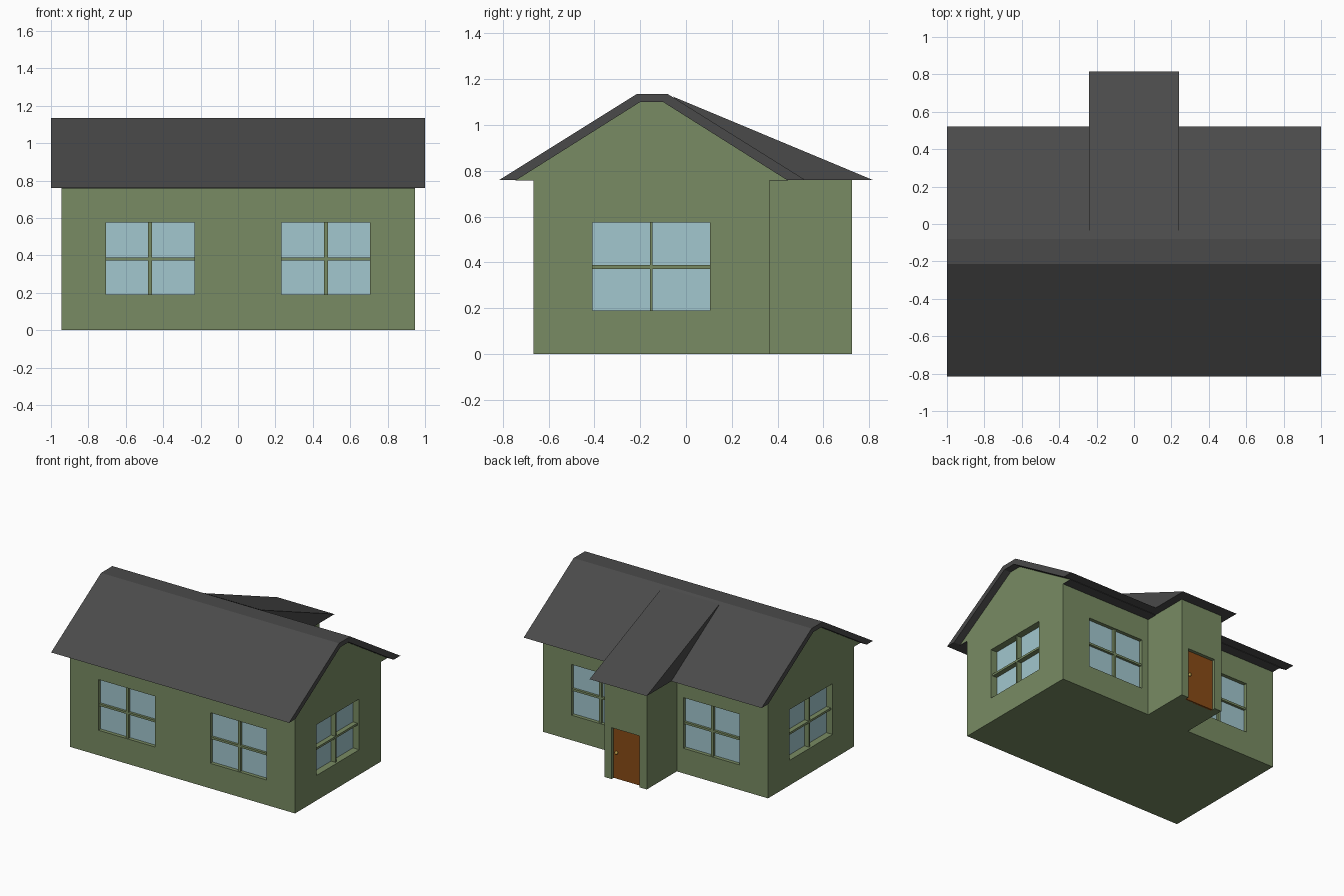
import bpy, bmesh
from mathutils import Vector

if "Cube" in bpy.data.objects:
    bpy.data.objects.remove(bpy.data.objects["Cube"])


def material(name, rgb):
    m = bpy.data.materials.new(name)
    m.diffuse_color = (*rgb, 1)
    m.use_nodes = True
    m.node_tree.nodes["Principled BSDF"].inputs["Base Color"].default_value = m.diffuse_color
    return m


GREEN = material("green_wall", (0.19, 0.26, 0.125))
ROOF = material("charcoal_roof", (0.068, 0.068, 0.068))
GLASS = material("pale_glass", (0.36, 0.57, 0.62))
WOOD = material("door_wood", (0.25, 0.07, 0.008))
BRASS = material("brass", (0.6, 0.4, 0.08))


def finish(name, bm, mat):
    bmesh.ops.recalc_face_normals(bm, faces=bm.faces)
    me = bpy.data.meshes.new(name)
    bm.to_mesh(me)
    bm.free()
    me.materials.append(mat)
    ob = bpy.data.objects.new(name, me)
    bpy.context.collection.objects.link(ob)
    return ob


def prism(name, profile, half, mat):
    """Extrude a (y, z) profile along x from -half to half."""
    bm = bmesh.new()
    f = bm.faces.new([bm.verts.new((-half, y, z)) for y, z in profile])
    r = bmesh.ops.extrude_face_region(bm, geom=[f])
    verts = [v for v in r["geom"] if isinstance(v, bmesh.types.BMVert)]
    bmesh.ops.translate(bm, verts=verts, vec=(2 * half, 0, 0))
    return finish(name, bm, mat)


def box(name, a, b, mat):
    a, b = Vector(a), Vector(b)
    bm = bmesh.new()
    bmesh.ops.create_cube(bm, size=1)
    for v in bm.verts:
        v.co = (a + b) / 2 + Vector(v.co[i] * abs(b[i] - a[i]) for i in range(3))
    return finish(name, bm, mat)


def wall_box(name, axis, side, wall, u, z, d, mat):
    """Box in a wall: u and z are ranges in the wall, d is its depth range inward."""
    p, q = wall - side * d[0], wall - side * d[1]
    if axis == "x":
        return box(name, (p, u[0], z[0]), (q, u[1], z[1]), mat)
    return box(name, (u[0], p, z[0]), (u[1], q, z[1]), mat)


def cut(target, cutter):
    mod = target.modifiers.new("opening", "BOOLEAN")
    mod.operation, mod.solver, mod.object = "DIFFERENCE", "EXACT", cutter
    bpy.context.view_layer.objects.active = target
    bpy.ops.object.modifier_apply(modifier=mod.name)
    bpy.data.objects.remove(cutter)


# Walls with gable, and the porch
house = prism("house_walls", [(-.665, 0), (.365, 0), (.365, .76), (.44, .76), (-.1, 1.1),
                              (-.2, 1.1), (-.74, .76), (-.665, .76)], .945, GREEN)
porch = box("porch_walls", (-.178, .34, 0), (.178, .725, .765), GREEN)

# Roof shell, soffits and porch roof
prism("main_roof", [(-.815, .76), (-.215, 1.135), (-.08, 1.135), (.52, .76),
                    (.44, .76), (-.1, 1.1), (-.2, 1.1), (-.74, .76)], 1, ROOF)
box("front_soffit", (-.945, -.745, .757), (.945, -.665, .762), ROOF)
box("back_soffit", (-.945, .365, .757), (.945, .445, .762), ROOF)
prism("porch_roof", [(-.06, 1.125), (.815, .76), (.4, .76)], .24, ROOF)


# Windows: recess, pane and glazing bars
def window(name, axis, side, wall, centre, half, depth, bar):
    z0, z1, zm = .19, .575, .38
    u = (centre - half, centre + half)
    cut(house, wall_box("cutter", axis, side, wall, u, (z0, z1), (-.1, depth), GREEN))
    wall_box(name + "_pane", axis, side, wall, u, (z0, z1), (depth - .008, depth + .004), GLASS)
    bars = (depth * .25, depth)
    wall_box(name + "_upright_bar", axis, side, wall,
             (centre - bar, centre + bar), (z0, z1), bars, GREEN)
    wall_box(name + "_cross_bar", axis, side, wall, u, (zm - .008, zm + .008), bars, GREEN)


for s, end in ((-1, "left"), (1, "right")):
    window("front_window_" + end, "y", -1, -.665, s * .47, .237, .035, .01)
    window("back_window_" + end, "y", 1, .365, s * .47, .237, .035, .01)
    window("side_window_" + end, "x", s, s * .945, -.152, .257, .06, .006)

# Door in the porch, with a round knob
cut(porch, wall_box("cutter", "y", 1, .725, (-.118, .118), (-.05, .39), (-.1, .035), GREEN))
wall_box("door", "y", 1, .725, (-.118, .118), (0, .39), (.025, .04), WOOD)
bm = bmesh.new()
bmesh.ops.create_uvsphere(bm, u_segments=12, v_segments=8, radius=.012)
knob = finish("door_knob", bm, BRASS)
knob.location = (.09, .708, .2)
